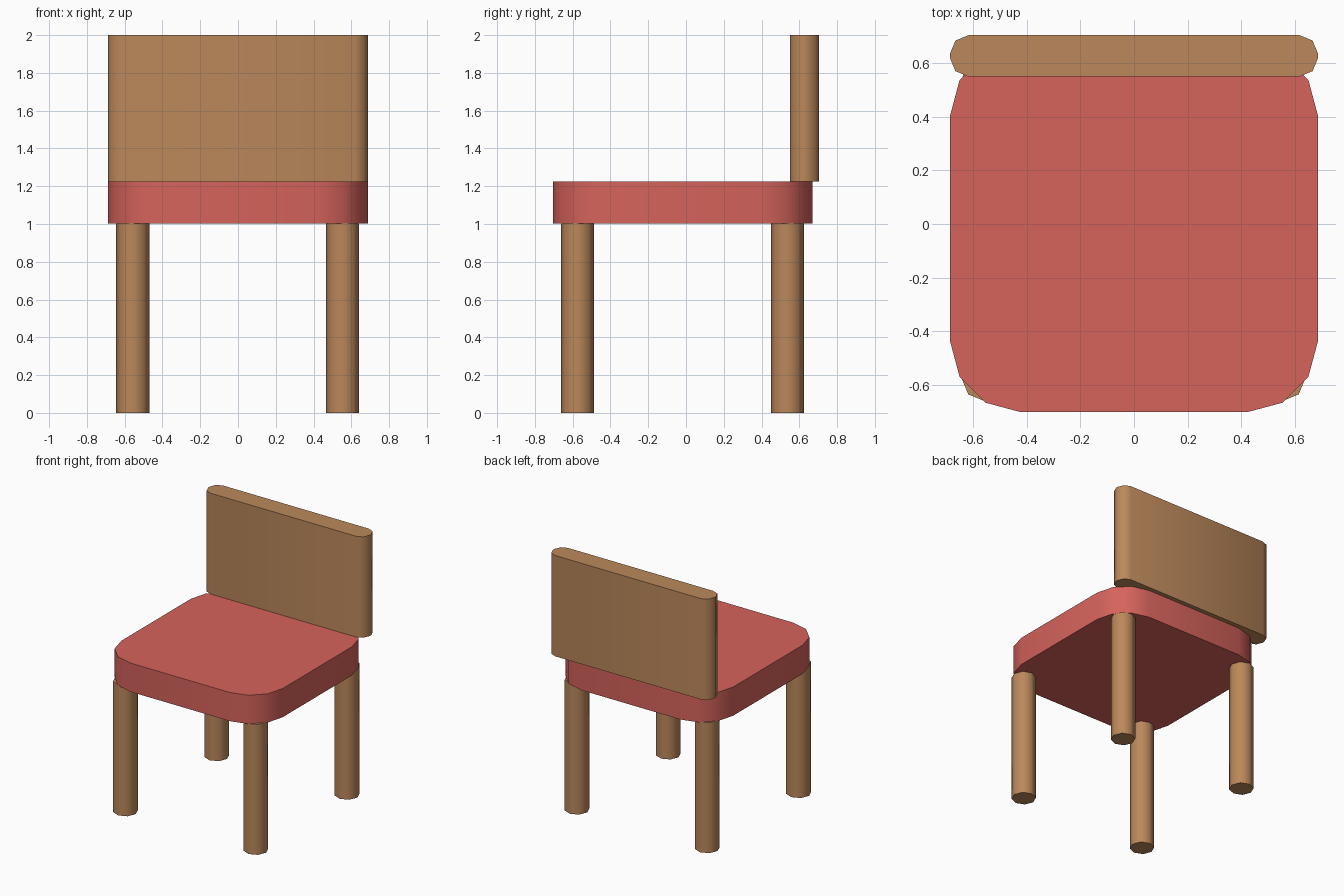
import bpy
import bmesh
import math

if "Cube" in bpy.data.objects:
    bpy.data.objects.remove(bpy.data.objects["Cube"])


def material(name, srgb):
    mat = bpy.data.materials.new(name)
    lin = [((c / 255 + 0.055) / 1.055) ** 2.4 for c in srgb]
    mat.diffuse_color = (*lin, 1.0)
    mat.use_nodes = True
    mat.node_tree.nodes["Principled BSDF"].inputs["Base Color"].default_value = mat.diffuse_color
    return mat


WOOD = material("warm wood", (187, 136, 91))
RED = material("soft red", (214, 99, 92))


def rounded_outline(x0, x1, y0, y1, radius, steps):
    """Counter-clockwise rectangle with rounded corners."""
    corners = [(x1 - radius, y1 - radius), (x0 + radius, y1 - radius),
               (x0 + radius, y0 + radius), (x1 - radius, y0 + radius)]
    points = []
    for i, (cx, cy) in enumerate(corners):
        for s in range(steps + 1):
            a = math.pi / 2 * (i + s / steps)
            points.append((cx + radius * math.cos(a), cy + radius * math.sin(a)))
    return points


def prism(name, outline, z0, z1, mat):
    """Extrude an outline upward, smooth around its sides, sharp at its rims."""
    bm = bmesh.new()
    base = bm.faces.new([bm.verts.new((x, y, z0)) for x, y in outline])
    top = bmesh.ops.extrude_face_region(bm, geom=[base], use_keep_orig=True)["geom"]
    bmesh.ops.translate(bm, vec=(0, 0, z1 - z0),
                        verts=[v for v in top if isinstance(v, bmesh.types.BMVert)])
    bmesh.ops.recalc_face_normals(bm, faces=bm.faces)
    mesh = bpy.data.meshes.new(name)
    bm.to_mesh(mesh)
    bm.free()
    mesh.materials.append(mat)
    obj = bpy.data.objects.new(name, mesh)
    bpy.context.collection.objects.link(obj)
    bpy.ops.object.select_all(action='DESELECT')
    obj.select_set(True)
    bpy.context.view_layer.objects.active = obj
    bpy.ops.object.shade_smooth_by_angle(angle=math.radians(50))
    return obj


# Cushioned seat with broad corners
prism("seat", rounded_outline(-0.687, 0.687, -0.703, 0.67, 0.265, 3), 1.003, 1.224, RED)

# Backrest board standing on the rear edge of the seat
prism("backrest", rounded_outline(-0.687, 0.687, 0.551, 0.705, 0.068, 2), 1.224, 2.0, WOOD)

# Four eight-sided legs
for y, end in ((-0.574, "front"), (0.537, "back")):
    for x, side in ((-0.557, "left"), (0.553, "right")):
        ring = [(x + 0.088 * math.cos(k * math.pi / 4),
                 y + 0.088 * math.sin(k * math.pi / 4)) for k in range(8)]
        prism(f"{end}_{side}_leg", ring, 0.0, 1.004, WOOD)
